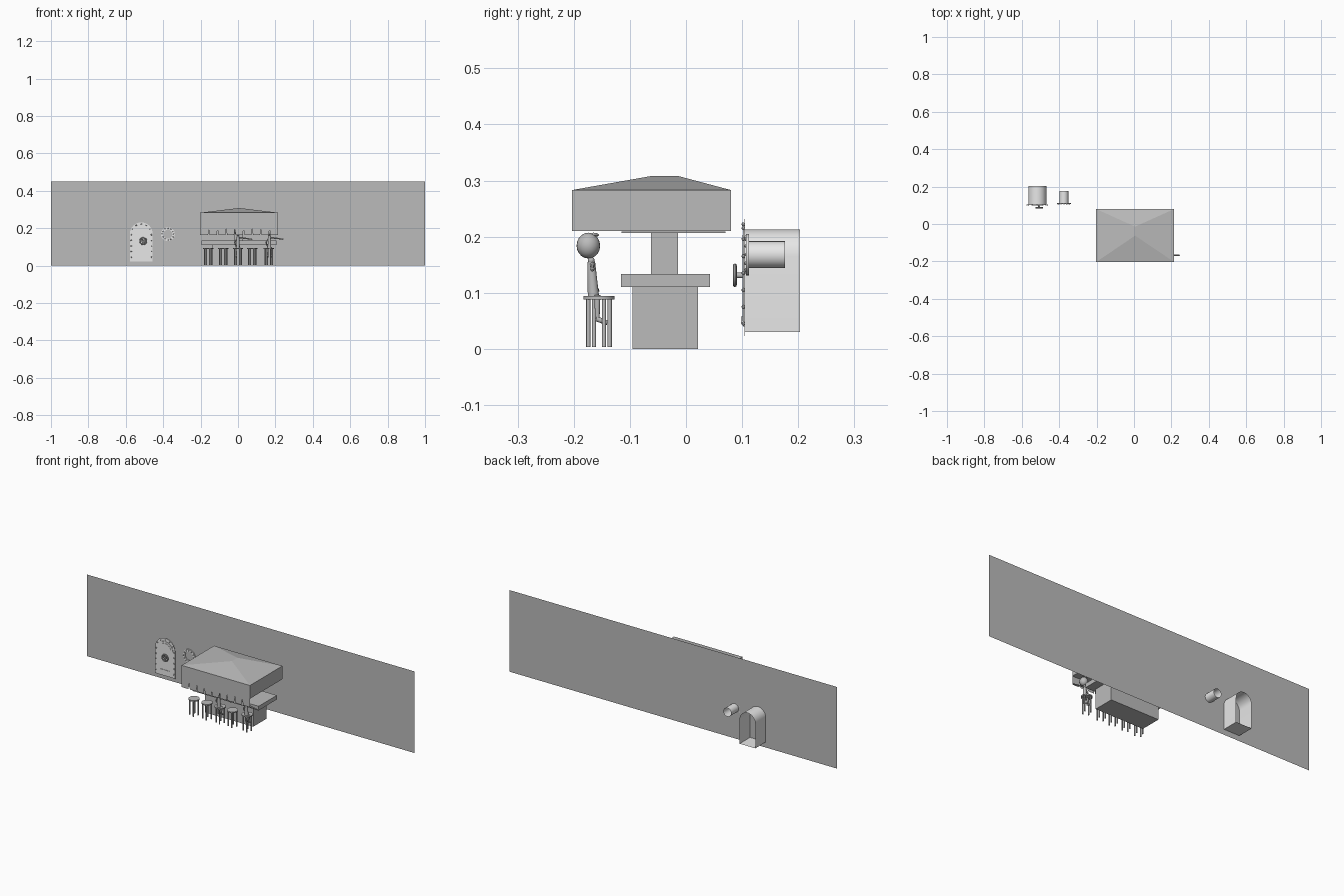
import bpy, bmesh, math
from mathutils import Vector

if "Cube" in bpy.data.objects:
    bpy.data.objects.remove(bpy.data.objects["Cube"])


def material(name, v):
    m = bpy.data.materials.new(name)
    m.diffuse_color = (v, v, v, 1)
    m.use_nodes = True
    m.node_tree.nodes["Principled BSDF"].inputs["Base Color"].default_value = m.diffuse_color
    return m


MID = material("mid grey", 0.5)
LIGHT = material("light grey", 0.8)


def finish(bm, name, mat, smooth=False, normals=True):
    if normals:
        bmesh.ops.recalc_face_normals(bm, faces=bm.faces[:])
    me = bpy.data.meshes.new(name)
    bm.to_mesh(me)
    bm.free()
    me.materials.append(mat)
    ob = bpy.data.objects.new(name, me)
    bpy.context.collection.objects.link(ob)
    if smooth:
        bpy.ops.object.select_all(action='DESELECT')
        ob.select_set(True)
        bpy.context.view_layer.objects.active = ob
        bpy.ops.object.shade_smooth_by_angle(angle=math.radians(40))
    return ob


def box(name, lo, hi, mat=MID):
    bm = bmesh.new()
    bmesh.ops.create_cube(bm, size=1)
    for v in bm.verts:
        v.co = Vector([lo[i] + (v.co[i] + 0.5) * (hi[i] - lo[i]) for i in range(3)])
    return finish(bm, name, mat)


def rod(name, a, b, r1, r2=None, mat=MID, caps=True, seg=16):
    """Round bar from point a to point b."""
    a, b = Vector(a), Vector(b)
    bm = bmesh.new()
    bmesh.ops.create_cone(bm, cap_ends=caps, segments=seg, radius1=r1,
                          radius2=r1 if r2 is None else r2, depth=(b - a).length)
    bm.transform((b - a).to_track_quat('Z', 'Y').to_matrix().to_4x4())
    bmesh.ops.translate(bm, verts=bm.verts[:], vec=(a + b) / 2)
    return finish(bm, name, mat, True)


def ball(name, c, size, mat=MID, seg=20):
    bm = bmesh.new()
    bmesh.ops.create_uvsphere(bm, u_segments=seg, v_segments=max(6, seg // 2), radius=1)
    bmesh.ops.scale(bm, verts=bm.verts[:], vec=size)
    bmesh.ops.translate(bm, verts=bm.verts[:], vec=c)
    return finish(bm, name, mat, True)


def ring(name, c, r, tube, mat=MID):
    """Torus facing the front."""
    bpy.ops.mesh.primitive_torus_add(major_radius=r, minor_radius=tube, major_segments=28,
                                     minor_segments=8, location=c, rotation=(math.pi / 2, 0, 0))
    ob = bpy.context.object
    ob.name = name
    ob.data.materials.append(mat)
    bpy.ops.object.shade_smooth_by_angle(angle=math.radians(40))


def arch(cx, w, z0, z1, n=16):
    """Outline of a round-topped doorway, starting at the bottom right."""
    r = w / 2
    return [(cx + r, z0)] + [(cx + r * math.cos(math.pi * i / n),
                              z1 - r + r * math.sin(math.pi * i / n)) for i in range(n + 1)] + [(cx - r, z0)]


def sweep(name, pts, y0, y1, mat, caps=True):
    """Outline pushed from y0 to y1, with or without end faces."""
    bm = bmesh.new()
    a = [bm.verts.new((x, y0, z)) for x, z in pts]
    b = [bm.verts.new((x, y1, z)) for x, z in pts]
    n = len(pts)
    for i in range(n):
        j = (i + 1) % n
        bm.faces.new((a[i], a[j], b[j], b[i]))
    if caps:
        bm.faces.new(a)
        bm.faces.new(b)
    return finish(bm, name, mat, True)


# Back wall: a single sheet
WALL = 0.112
bm = bmesh.new()
bm.faces.new([bm.verts.new(p) for p in ((-1, WALL, 0), (1, WALL, 0), (1, WALL, 0.45), (-1, WALL, 0.45))])
finish(bm, "back_wall", MID, normals=False)

# Bar: base, counter, central post
box("bar_base", (-0.135, -0.095, 0), (0.16, 0.021, 0.11))
box("bar_counter", (-0.195, -0.116, 0.11), (0.207, 0.043, 0.133))
box("bar_post", (-0.02, -0.062, 0.133), (0.028, -0.014, 0.208))
box("canopy_under_plate", (-0.16, -0.115, 0.2065), (0.17, 0.07, 0.2095))

# Canopy: box with hipped roof rising to a short ridge
X0, X1, Y0, Y1 = -0.202, 0.215, -0.203, 0.08
bm = bmesh.new()
corners = [(X0, Y0), (X1, Y0), (X1, Y1), (X0, Y1)]
lo = [bm.verts.new((x, y, 0.21)) for x, y in corners]
hi = [bm.verts.new((x, y, 0.283)) for x, y in corners]
p, q = bm.verts.new((0.006, -0.062, 0.308)), bm.verts.new((0.006, -0.014, 0.308))
bm.faces.new(lo)
for i in range(4):
    j = (i + 1) % 4
    bm.faces.new((lo[i], lo[j], hi[j], hi[i]))
for f in ((hi[0], hi[1], p), (hi[1], hi[2], q, p), (hi[2], hi[3], q), (hi[3], hi[0], p, q)):
    bm.faces.new(f)
finish(bm, "canopy", MID)

# Valance: hanging flaps with narrow slits between them
bm = bmesh.new()
N = 9
step = (X1 - X0) / N
for i in range(N):
    a, b = X0 + i * step, X0 + (i + 1) * step
    ga, gb = (0.004 if i else 0), (0.004 if i < N - 1 else 0)
    pts = [(a + ga, 0.163), (b - gb, 0.163), (b, 0.198), (b, 0.212), (a, 0.212), (a, 0.198)]
    bm.faces.new([bm.verts.new((x, Y0, z)) for x, z in pts])
finish(bm, "canopy_valance", MID, normals=False)

# Bar stools
SY = -0.155
for i, x in enumerate((-0.16, -0.08, 0.0, 0.075, 0.165)):
    rod(f"stool_seat_{i}", (x, SY, 0.088), (x, SY, 0.094), 0.028, seg=24)
    ring_z = 0.091
    for k in range(4):
        t = math.radians(25 + 90 * k)
        lx, ly = x + 0.021 * math.cos(t), SY + 0.021 * math.sin(t)
        rod(f"stool_leg_{i}_{k}", (lx, ly, 0.003), (lx, ly, 0.089), 0.0038, seg=10)


# Seated figures, one arm held out sideways
def figure(tag, x):
    y = -0.167
    rod(f"torso_{tag}", (x, y + 0.002, 0.094), (x, y - 0.002, 0.155), 0.010, 0.007)
    ball(f"neck_{tag}", (x, y - 0.002, 0.158), (0.006, 0.006, 0.007), seg=12)
    ball(f"head_{tag}", (x, -0.174, 0.184), (0.021, 0.021, 0.023))
    ball(f"hair_tuft_{tag}", (x, -0.165, 0.203), (0.008, 0.010, 0.004), seg=12)
    rod(f"raised_arm_{tag}", (x, y, 0.151), (x + 0.068, y, 0.142), 0.0045, 0.003, seg=10)
    ball(f"raised_hand_{tag}", (x + 0.071, y, 0.142), (0.006, 0.004, 0.004), seg=10)
    rod(f"upper_arm_{tag}", (x, y, 0.151), (x - 0.018, y, 0.125), 0.0045, 0.0035, seg=10)
    rod(f"lower_arm_{tag}", (x - 0.018, y, 0.125), (x - 0.010, y + 0.01, 0.102), 0.0035, 0.003, seg=10)
    for s in (-1, 1):
        lx = x + s * 0.009
        rod(f"leg_{tag}_{s}", (lx, -0.158, 0.096), (lx, -0.158, 0.054), 0.0055, 0.004, seg=10)
        rod(f"foot_{tag}_{s}", (lx, -0.160, 0.054), (lx, -0.140, 0.046), 0.005, 0.004, seg=10)


figure("middle", 0.0)
figure("right", 0.168)

# Hatch: flat frame, recess tube open at the back, door panel and rivets
CX = -0.517
sweep("hatch_recess", arch(CX, 0.096, 0.03, 0.213), 0.104, 0.203, LIGHT, caps=False)
sweep("hatch_frame", arch(CX, 0.122, 0.023, 0.231), 0.104, 0.105, LIGHT)
sweep("hatch_door", arch(CX, 0.096, 0.04, 0.213), 0.102, 0.104, LIGHT)
sweep("hatch_panel", arch(CX, 0.076, 0.05, 0.203), 0.1005, 0.102, LIGHT)
box("hatch_plate", (CX - 0.032, 0.098, 0.045), (CX + 0.032, 0.1015, 0.058), LIGHT)
rivets = [(s * 0.054, z) for s in (-1, 1) for z in (0.045, 0.075, 0.105, 0.135, 0.165)]
rivets += [(0.054 * math.cos(t), 0.170 + 0.052 * math.sin(t))
           for t in (math.radians(a) for a in (30, 60, 90, 120, 150))]
for i, (dx, z) in enumerate(rivets):
    ball(f"hatch_rivet_{i}", (CX + dx, 0.102, z), (0.0035, 0.003, 0.0035), MID, 8)

# Hand wheel with stem and spokes
WX, WZ = -0.507, 0.131
ring("hand_wheel", (WX, 0.087, WZ), 0.0175, 0.0035)
rod("wheel_stem", (WX, 0.085, WZ), (WX, 0.102, WZ), 0.005)
for k in range(3):
    t = math.pi * k / 3
    dx, dz = 0.017 * math.cos(t), 0.017 * math.sin(t)
    rod(f"wheel_spoke_{k}", (WX - dx, 0.087, WZ - dz), (WX + dx, 0.087, WZ + dz), 0.002, seg=8)

# Porthole: tube through the wall, riveted flange
PX, PZ = -0.375, 0.168
rod("porthole_tube", (PX, 0.107, PZ), (PX, 0.176, PZ), 0.024, mat=LIGHT, caps=False, seg=24)
bm = bmesh.new()
n = 28
loops = []
for r, y in ((0.024, 0.107), (0.037, 0.107), (0.037, 0.112), (0.024, 0.112)):
    loops.append([bm.verts.new((PX + r * math.cos(2 * math.pi * i / n), y,
                                PZ + r * math.sin(2 * math.pi * i / n))) for i in range(n)])
for k in range(4):
    a, b = loops[k], loops[(k + 1) % 4]
    for i in range(n):
        bm.faces.new((a[i], a[(i + 1) % n], b[(i + 1) % n], b[i]))
finish(bm, "porthole_flange", LIGHT, True)
for i in range(12):
    t = 2 * math.pi * i / 12
    ball(f"porthole_rivet_{i}", (PX + 0.031 * math.cos(t), 0.106, PZ + 0.031 * math.sin(t)),
         (0.003, 0.003, 0.003), MID, 8)
